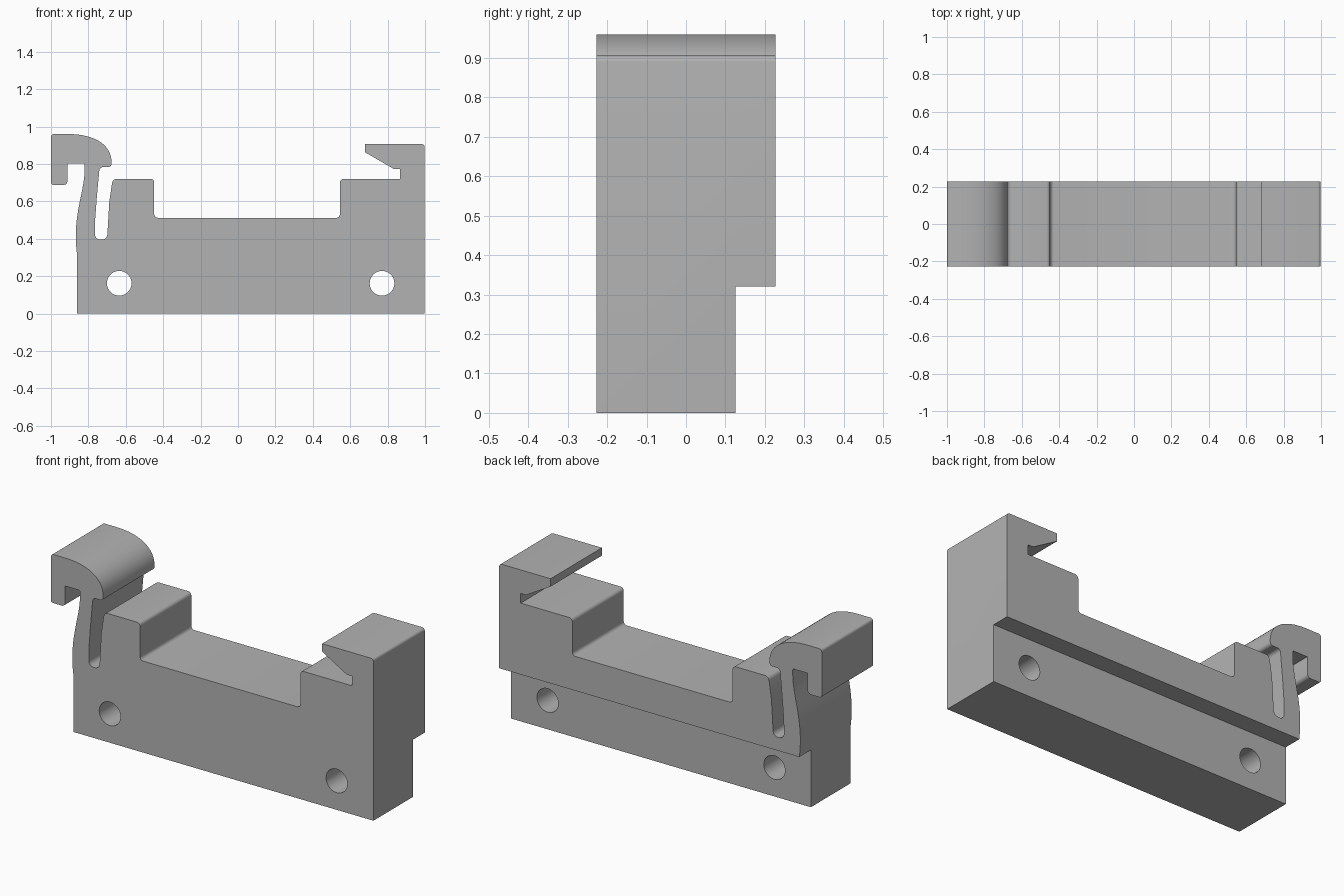
import bpy, bmesh, math
from mathutils import Vector
from mathutils.geometry import interpolate_bezier

cube = bpy.data.objects.get("Cube")
if cube:
    bpy.data.objects.remove(cube, do_unlink=True)

HALF = 0.227          # half of the depth

grey = bpy.data.materials.new("light grey plastic")
grey.use_nodes = True
grey.diffuse_color = (0.45, 0.45, 0.45, 1)
grey.node_tree.nodes["Principled BSDF"].inputs["Base Color"].default_value = grey.diffuse_color


def fillet(before, corner, after, radius, steps=6):
    """Round a corner of the outline."""
    b, c, a = Vector(before), Vector(corner), Vector(after)
    u, v = (b - c).normalized(), (a - c).normalized()
    half = u.angle(v) / 2
    reach = radius / math.tan(half)
    mid = c + (u + v).normalized() * radius / math.sin(half)
    s, e = c + u * reach - mid, c + v * reach - mid
    total = s.angle(e)
    return [mid + (s * math.sin(total * (1 - i / steps)) + e * math.sin(total * i / steps))
            / math.sin(total) for i in range(steps + 1)]


def curve(*handles, steps=16):
    """Sample a cubic curve given as start, two handles and end."""
    return [(p[0], p[1], 0) for p in
            interpolate_bezier(*[Vector((*h, 0)) for h in handles], steps)]


def solid(name, outline, y0, y1):
    """Extrude an x-z outline through the depth."""
    bm = bmesh.new()
    face = bm.faces.new([bm.verts.new((p[0], y0, p[1])) for p in outline])
    new = bmesh.ops.extrude_face_region(bm, geom=[face])["geom"]
    verts = [g for g in new if isinstance(g, bmesh.types.BMVert)]
    bmesh.ops.translate(bm, verts=verts, vec=(0, y1 - y0, 0))
    bmesh.ops.recalc_face_normals(bm, faces=bm.faces)
    mesh = bpy.data.meshes.new(name)
    bm.to_mesh(mesh)
    bm.free()
    mesh.materials.append(grey)
    obj = bpy.data.objects.new(name, mesh)
    bpy.context.collection.objects.link(obj)
    return obj


# Base, right hook and cradle: corners as x, z, radius
corners = [
    (-0.861, 0, 0), (0.998, 0, 0), (0.998, 0.906, 0.016),
    (0.68, 0.906, 0), (0.68, 0.862, 0), (0.832, 0.774, 0.01),
    (0.865, 0.774, 0), (0.865, 0.72, 0), (0.545, 0.72, 0.02),
    (0.545, 0.512, 0.02), (-0.448, 0.512, 0.02), (-0.448, 0.72, 0.02),
    (-0.67, 0.72, 0.025), (-0.688, 0.6, 0),
]
# Slot floor and the lip under the clip head
slot = [(-0.70, 0.395, 0.03), (-0.766, 0.395, 0.03)]
lip = [(-0.74, 0.783, 0.02), (-0.676, 0.783, 0.018)]
# Square end and finger tab of the clip
tab = [(-1, 0.96, 0.016), (-1, 0.688, 0.014), (-0.912, 0.688, 0.02),
       (-0.912, 0.803, 0), (-0.82, 0.803, 0.008)]

items = corners + slot + [(-0.764, 0.5, 0), (-0.755, 0.62, 0)] + lip
items += [(x, z, 0) for x, z, _ in
          curve((-0.676, 0.815), (-0.68, 0.905), (-0.77, 0.96), (-0.91, 0.96))]
items += tab
items += [(x, z, 0) for x, z, _ in
          curve((-0.82, 0.77), (-0.82, 0.65), (-0.888, 0.52), (-0.861, 0.32))]

outline = []
for i, (x, z, r) in enumerate(items):
    if r:
        outline += fillet(items[i - 1][:2], (x, z), items[(i + 1) % len(items)][:2], r)
    else:
        outline.append((x, z))
body = solid("clip_bracket", outline, -HALF, HALF)

# Cutters: rear step and two screw holes
cutters = [solid("rear_step_cutter", [(-2, -1), (2, -1), (2, 0.32), (-2, 0.32)], 0.125, 1)]
for cx in (-0.635, 0.77):
    ring = [(cx + 0.066 * math.cos(k * math.tau / 40), 0.162 + 0.066 * math.sin(k * math.tau / 40))
            for k in range(40)]
    cutters.append(solid("screw_hole_cutter", ring, -1, 0.9))

for cutter in cutters:
    cutter.hide_render = True
    mod = body.modifiers.new("cut", "BOOLEAN")
    mod.operation = "DIFFERENCE"
    mod.solver = "EXACT"
    mod.object = cutter

# Bake the cuts, then drop the cutters
bpy.context.view_layer.update()
baked = bpy.data.meshes.new_from_object(body.evaluated_get(bpy.context.evaluated_depsgraph_get()))
body.modifiers.clear()
body.data = baked
for cutter in cutters:
    bpy.data.objects.remove(cutter, do_unlink=True)

bpy.ops.object.select_all(action="DESELECT")
body.select_set(True)
bpy.context.view_layer.objects.active = body
bpy.ops.object.shade_smooth_by_angle(angle=math.radians(30))
